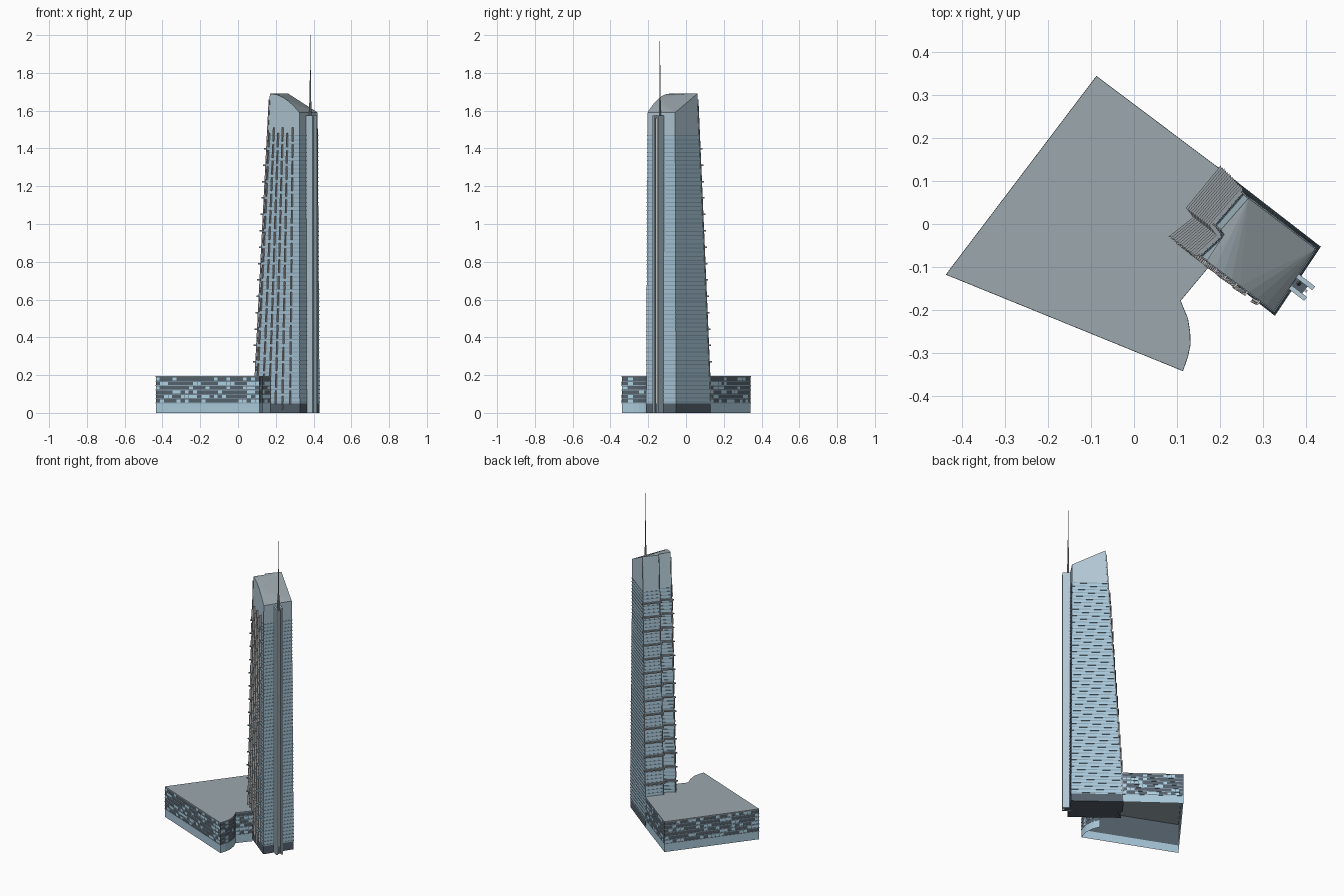
import bpy, math, random
from mathutils import Vector as V

if "Cube" in bpy.data.objects:
    bpy.data.objects.remove(bpy.data.objects["Cube"])
random.seed(4)

COL = {"glass": (0.40, 0.58, 0.70, 1), "crown": (0.45, 0.58, 0.66, 1), "dark": (0.09, 0.12, 0.15, 1),
       "slab": (0.27, 0.38, 0.46, 1), "white": (0.72, 0.73, 0.73, 1), "metal": (0.30, 0.33, 0.35, 1),
       "roof": (0.33, 0.39, 0.42, 1), "panel": (0.42, 0.64, 0.76, 1)}
MATS = {}
for k, c in COL.items():
    MATS[k] = bpy.data.materials.new(k)
    MATS[k].diffuse_color = c


def make(name, verts, faces, mat):
    me = bpy.data.meshes.new(name)
    me.from_pydata([tuple(v) for v in verts], [], faces)
    me.materials.append(MATS[mat])
    ob = bpy.data.objects.new(name, me)
    bpy.context.collection.objects.link(ob)
    return ob


def offset(pts, d):
    """Mitred outward offset of a counter-clockwise outline."""
    out, n = [], len(pts)
    for i, p in enumerate(pts):
        a, b = (p - pts[i - 1]).normalized(), (pts[(i + 1) % n] - p).normalized()
        na, nb = V((a.y, -a.x)), V((b.y, -b.x))
        m = na + nb
        out.append(p + m * (2 * d / max(m.length_squared, 0.6)))
    return out


def loft(rings, bottom=False, top=False):
    """rings: lists of 3D points with equal counts -> verts, faces."""
    n = len(rings[0])
    vs = [p for r in rings for p in r]
    fs = [(k * n + i, k * n + (i + 1) % n, (k + 1) * n + (i + 1) % n, (k + 1) * n + i)
          for k in range(len(rings) - 1) for i in range(n)]
    if bottom:
        fs.append(tuple(reversed(range(n))))
    if top:
        fs.append(tuple(range((len(rings) - 1) * n, len(rings) * n)))
    return vs, fs


def join(parts):
    vs, fs = [], []
    for pv, pf in parts:
        o = len(vs)
        vs += pv
        fs += [tuple(i + o for i in f) for f in pf]
    return vs, fs


def lift(pts, z):
    return [V((p.x, p.y, z)) for p in pts]


def prism(pts, z0, z1, bottom=True, top=True):
    return loft([lift(pts, z0), lift(pts, z1)], bottom, top)


# Tower outline: leaning north-west bays, straight south-west side, south-east end
U, W = V((0.794, -0.607)), V((0.607, 0.794))
H, LOW, CROWN = 1.69, 1.59, 1.47
N0, B1, B2, S3 = V((.192, .133)), V((.122, .047)), V((.14, .023)), V((.083, -.02))
S5, E8 = V((.327, -.211)), V((.432, -.053))
SEG = 8
base = [N0, B1, B2] + [S3.lerp(S5, i / SEG) for i in range(SEG + 1)] + [E8]
s3t, s5t = S3 + U * .108, V((.325, -.203))
head = [V((.266, .06)), B1 + U * .1, B2 + U * .1] + [s3t.lerp(s5t, i / SEG) for i in range(SEG + 1)] + [V((.421, -.058))]
roof_z = [H] * 3 + [LOW + (H - LOW) * (1 - (i / SEG) ** 2) for i in range(SEG + 1)] + [LOW]


def outline(z, d=0.0):
    pts = [a.lerp(b, z / H) for a, b in zip(base, head)]
    return offset(pts, d) if d else pts


# Tower shaft, dark ground storey and sloping crown
make("tower_base", *loft([lift(outline(0), 0), lift(outline(.05), .05)], True), "dark")
make("tower_shaft", *loft([lift(outline(.05), .05), lift(outline(CROWN), CROWN)]), "glass")
rim = [V((*a.lerp(b, z / H), z)) for a, b, z in zip(base, head, roof_z)]
make("tower_crown", *loft([lift(outline(CROWN), CROWN), rim]), "crown")
# Roof: strips from the straight north-east edge to the curved south-west edge
n = len(rim)
roof_faces = [(0, 1, 2), (0, 2, 3)]
half = SEG // 2
roof_faces += [(0, 3 + i, 4 + i) for i in range(half)]
roof_faces += [(0, 3 + half, n - 1)]
roof_faces += [(n - 1, 3 + i, 4 + i) for i in range(half, SEG)]
make("tower_roof", rim, roof_faces, "roof")

# Floor bands all round the shaft
bands, FLOORS = [], 64
for k in range(FLOORS + 1):
    z = .055 + k * (CROWN - .06) / FLOORS
    z2 = z + .005
    bands.append(loft([lift(outline(z, -.002), z), lift(outline(z, .0018), z),
                       lift(outline(z2, .0018), z2), lift(outline(z2, -.002), z2)]))
make("floor_bands", *join(bands), "slab")

# Deep ledges on the leaning bays
LEVELS = [.27 + i * .0868 for i in range(14)]
ledges = []
for z in LEVELS:
    a, b = outline(z)[:4], outline(z, .011)[:4]
    ledges.append(prism(b + a[::-1], z - .004, z + .004))
make("bay_ledges", *join(ledges), "metal")


# Vertical fins, broken at every ledge
def fin(at, z0, z1, out, depth=.009, w=.0022):
    """at(z) gives the foot of the fin, out is its outward direction."""
    side = V((-out.y, out.x)) * w
    rings = []
    for z in (z0, z1):
        p = at(z)
        rings.append(lift([p - side - out * .003, p + out * depth - side, p + out * depth + side, p + side - out * .003], z))
    return loft(rings, True, True)


def on_side(s):
    return lambda z: S3.lerp(s3t, z / H).lerp(S5.lerp(s5t, z / H), s)


fins = []
cuts = [.01, .097, .184] + LEVELS + [1.49]
for j, s in enumerate((.06, .2, .34, .48, .63, .8)):
    shift = .03 * (j % 2)
    for z0, z1 in zip(cuts, cuts[1:]):
        fins.append(fin(on_side(s), z0 + .008 + shift, z1 - .008 + shift, -W, .011))
make("side_fins", *join(fins), "white")
ribs = []
for i in (0, 1, 2, 3):
    ribs.append(fin(lambda z: outline(z)[i], .06, 1.66, -U, .005, .002))
make("bay_ribs", *join(ribs), "metal")

# Service core on the south-east end, with twin blades
C = V((.373, -.135))


def core(u0, u1, v0, v1, z0, z1):
    return prism([C + U * a + W * b for a, b in ((u0, v0), (u1, v0), (u1, v1), (u0, v1))], z0, z1)


make("core_recess", *core(-.01, .03, -.014, .014, 0, 1.56), "dark")
make("core_blades", *join([core(-.015, .044, -.021, -.010, 0, 1.575), core(-.015, .044, .010, .021, 0, 1.575)]), "crown")
make("core_rail", *core(.03, .036, -.003, .003, .05, 1.56), "white")

# Mast
M = V((.383, -.138))
prof = [(1.5, .006), (1.64, .006), (1.66, .0035), (1.8, .003), (1.82, .0018), (2.0, .0008)]
make("mast", *loft([[V((M.x + r * math.cos(a * math.pi / 4), M.y + r * math.sin(a * math.pi / 4), z)) for a in range(8)]
                    for z, r in prof], True, True), "metal")

# Podium: open-bottomed shell with glazed ground storey, dark storeys and flat roof
pod = [V(p) for p in ((-.087, .342), (-.435, -.117), (.113, -.34), (.124, -.308), (.13, -.28), (.129, -.25),
                      (.124, -.22), (.107, -.178), (.172, -.1), (.135, -.04), (.16, .02), (.195, .13))]
PH = .195
make("podium_ground_storey", *prism(pod, 0, .05, False, False), "glass")
make("podium_walls", *prism(pod, .05, PH - .006, False, False), "dark")
make("podium_roof", *prism(offset(pod, .001), PH - .006, PH), "roof")

slabs, panels = [], []
ROWS = 6
rh = (PH - .056) / ROWS
for r in range(ROWS):
    z = .05 + r * rh
    slabs.append(loft([lift(pod, z), lift(offset(pod, .0015), z),
                       lift(offset(pod, .0015), z + .004), lift(pod, z + .004)]))
    # Randomly scattered light panes on the exposed walls
    for i in (0, 1, 2, 3, 4, 5, 6, 7, 11):
        a, b = pod[i], pod[(i + 1) % len(pod)]
        d = (b - a).normalized()
        o = V((d.y, -d.x)) * .001
        count = max(1, round((b - a).length / .024))
        for c in range(count):
            if random.random() < .33:
                p, q = a.lerp(b, (c + .04) / count) + o, a.lerp(b, (c + .96) / count) + o
                panels.append(([V((*p, z + .006)), V((*q, z + .006)), V((*q, z + rh - .002)), V((*p, z + rh - .002))],
                               [(0, 1, 2, 3)]))
make("podium_slabs", *join(slabs), "slab")
make("podium_panes", *join(panels), "panel")

for m in bpy.data.materials:
    if m.users and not m.is_grease_pencil:
        m.use_nodes = True
        m.node_tree.nodes["Principled BSDF"].inputs["Base Color"].default_value = m.diffuse_color
